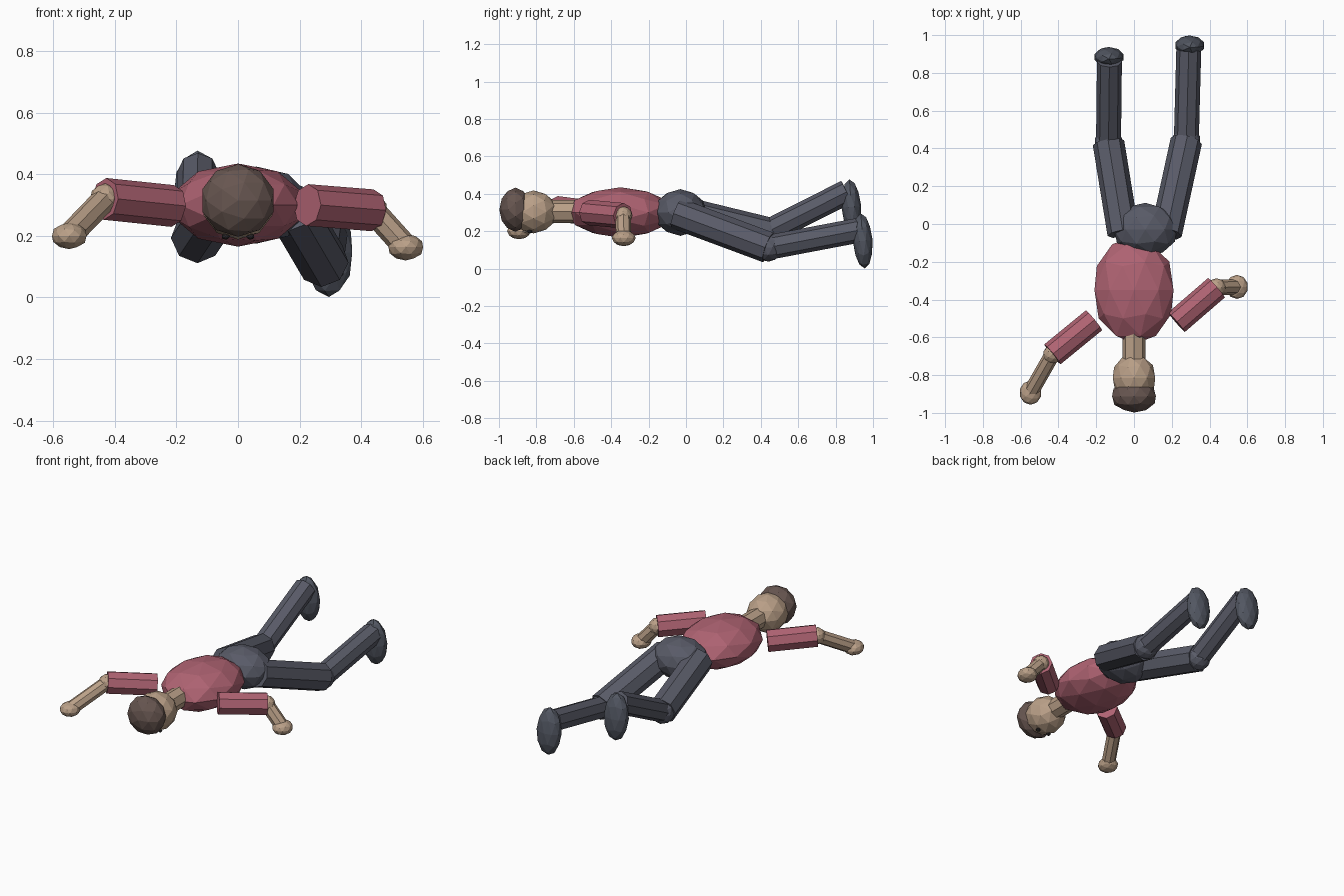
import bpy, bmesh
from math import radians
from mathutils import Matrix, Vector

old = bpy.data.objects.get("Cube")
if old:
    bpy.data.objects.remove(old, do_unlink=True)


def material(name, rgb):
    mat = bpy.data.materials.new(name)
    mat.use_nodes = True
    mat.diffuse_color = (*rgb, 1)
    mat.node_tree.nodes["Principled BSDF"].inputs["Base Color"].default_value = (*rgb, 1)
    return mat


SHIRT = material("rose shirt", (0.43, 0.125, 0.17))
TROUSERS = material("slate trousers", (0.10, 0.105, 0.138))
SHOES = material("slate shoes", (0.085, 0.095, 0.122))
SKIN = material("skin", (0.49, 0.35, 0.245))
HAIR = material("brown hair", (0.135, 0.092, 0.08))
EYES = material("dark eyes", (0.02, 0.017, 0.017))


def finish(name, bm, mat):
    mesh = bpy.data.meshes.new(name)
    bm.to_mesh(mesh)
    bm.free()
    mesh.materials.append(mat)
    obj = bpy.data.objects.new(name, mesh)
    bpy.context.collection.objects.link(obj)
    return obj


def ball(name, mat, center, radii, pole="Y", tilt=0):
    """Low-poly ellipsoid with its pole along the chosen axis."""
    bm = bmesh.new()
    bmesh.ops.create_icosphere(bm, subdivisions=2, radius=1)
    turn = Matrix.Rotation(radians(90 if pole == "Y" else 0), 4, "X")
    bm.transform(Matrix.Translation(center) @ Matrix.Rotation(radians(tilt), 4, "X")
                 @ Matrix.Diagonal((*radii, 1)) @ turn)
    return finish(name, bm, mat)


def rod(name, mat, start, end, radius):
    """Eight-sided limb segment between two points."""
    start, end = Vector(start), Vector(end)
    axis = end - start
    bm = bmesh.new()
    bmesh.ops.create_cone(bm, cap_ends=True, segments=8, radius1=radius,
                          radius2=radius, depth=axis.length)
    bm.transform(Matrix.Translation((start + end) / 2)
                 @ axis.to_track_quat("Z", "Y").to_matrix().to_4x4())
    return finish(name, bm, mat)


# Body and head, lying face down
ball("torso", SHIRT, (0, -0.35, 0.30), (0.22, 0.285, 0.135))
ball("hips", TROUSERS, (0.06, -0.03, 0.30), (0.175, 0.142, 0.125))
rod("neck", SKIN, (0, -0.58, 0.305), (0, -0.74, 0.305), 0.062)
ball("head", SKIN, (0, -0.815, 0.303), (0.118, 0.128, 0.115))
ball("hair", HAIR, (0, -0.912, 0.315), (0.122, 0.086, 0.118))
for side, sx in (("left", 1), ("right", -1)):
    ball(side + "_eye", EYES, (sx * 0.04, -0.835, 0.198), (0.013, 0.013, 0.01))


# Arms: sleeve, elbow, forearm and hand
def arm(side, shoulder, elbow, hand):
    rod(side + "_sleeve", SHIRT, shoulder, elbow, 0.068)
    ball(side + "_elbow", SKIN, elbow, (0.05, 0.05, 0.05), "Z")
    rod(side + "_forearm", SKIN, elbow, hand, 0.041)
    ball(side + "_hand", SKIN, hand, (0.059, 0.064, 0.043), "Z")


arm("left", (0.225, -0.52, 0.30), (0.437, -0.337, 0.283), (0.545, -0.333, 0.163))
arm("right", (-0.212, -0.51, 0.297), (-0.432, -0.69, 0.32), (-0.548, -0.893, 0.2))


# Legs: thigh, knee, shin and shoe
def leg(side, hip, knee, ankle, foot):
    rod(side + "_thigh", TROUSERS, hip, knee, 0.084)
    ball(side + "_knee", TROUSERS, knee, (0.076, 0.076, 0.076), "Z")
    rod(side + "_shin", TROUSERS, knee, ankle, 0.066)
    ball(side + "_shoe", SHOES, foot, (0.08, 0.053, 0.147), "Z", 4)


leg("left", (0.17, -0.05, 0.295), (0.277, 0.44, 0.113), (0.29, 0.925, 0.205), (0.295, 0.945, 0.148))
leg("right", (-0.057, -0.05, 0.31), (-0.135, 0.43, 0.193), (-0.13, 0.86, 0.41), (-0.132, 0.884, 0.33))
